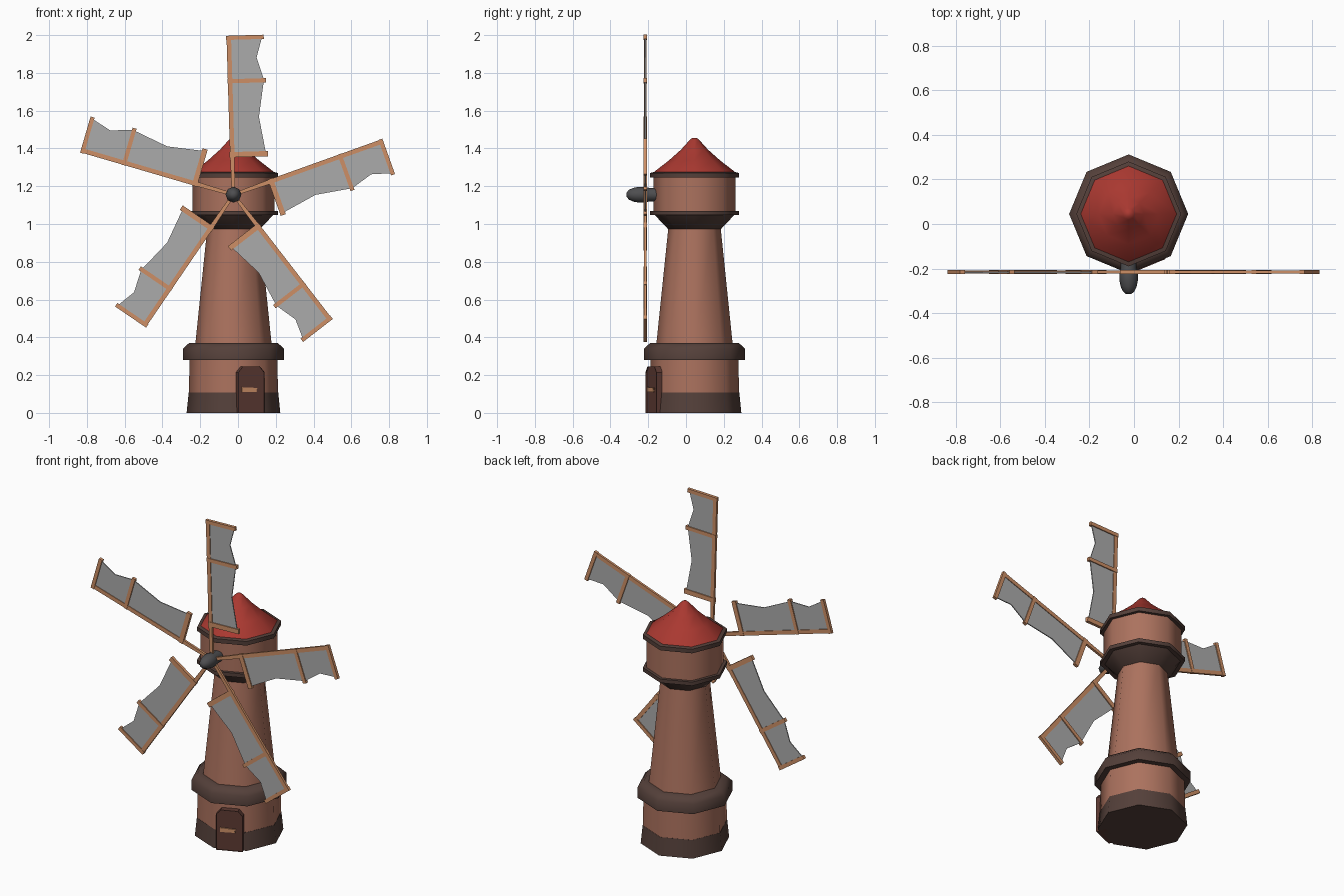
import bpy, bmesh, math
from mathutils import Matrix, Vector

if "Cube" in bpy.data.objects:
    bpy.data.objects.remove(bpy.data.objects["Cube"])

CX, CY = -0.024, 0.045          # tower axis
HUB = Vector((CX, -0.216, 1.155))


def mat(name, rgb):
    m = bpy.data.materials.new(name)
    m.diffuse_color = (*rgb, 1)
    m.use_nodes = True
    m.node_tree.nodes["Principled BSDF"].inputs["Base Color"].default_value = m.diffuse_color
    return m


BRICK = mat("brick", (0.41, 0.168, 0.112))
DARK = mat("dark_brown", (0.089, 0.051, 0.042))
RED = mat("roof_red", (0.40, 0.04, 0.03))
WOOD = mat("light_wood", (0.61, 0.275, 0.133))
CLOTH = mat("grey_cloth", (0.41, 0.41, 0.41))
IRON = mat("iron_grey", (0.076, 0.076, 0.08))
DOOR = mat("door_brown", (0.107, 0.042, 0.032))


def finish(name, bm, material, matrix=None, smooth=None):
    if matrix is not None:
        bm.transform(matrix)
    bmesh.ops.recalc_face_normals(bm, faces=bm.faces)
    me = bpy.data.meshes.new(name)
    bm.to_mesh(me)
    bm.free()
    me.materials.append(material)
    ob = bpy.data.objects.new(name, me)
    bpy.context.collection.objects.link(ob)
    if smooth:
        bpy.ops.object.select_all(action='DESELECT')
        ob.select_set(True)
        bpy.context.view_layer.objects.active = ob
        bpy.ops.object.shade_smooth_by_angle(angle=math.radians(smooth))
    return ob


def lathe(name, profile, material, matrix, sides=8):
    """Turn (radius, height) points round z, with both ends capped."""
    bm = bmesh.new()
    rings = [[bm.verts.new((r * math.cos(2 * math.pi * i / sides),
                            r * math.sin(2 * math.pi * i / sides), z))
              for i in range(sides)] for r, z in profile]
    for a, b in zip(rings, rings[1:]):
        for i in range(sides):
            j = (i + 1) % sides
            bm.faces.new((a[i], a[j], b[j], b[i]))
    bm.faces.new(rings[0])
    bm.faces.new(rings[-1])
    return finish(name, bm, material, matrix, 46)


def add_prism(bm, pts, w0, w1):
    """Extrude a 2D outline (x, z) from y = w0 to y = w1."""
    a = [bm.verts.new((x, w0, z)) for x, z in pts]
    b = [bm.verts.new((x, w1, z)) for x, z in pts]
    n = len(pts)
    for i in range(n):
        j = (i + 1) % n
        bm.faces.new((a[i], a[j], b[j], b[i]))
    bm.faces.new(a)
    bm.faces.new(b)


def prisms(name, outlines, w0, w1, material, matrix):
    bm = bmesh.new()
    for pts in outlines:
        add_prism(bm, pts, w0, w1)
    return finish(name, bm, material, matrix)


def rect(x0, x1, z0, z1):
    return [(x0, z0), (x1, z0), (x1, z1), (x0, z1)]


# Eight-sided tower, bottom to top
AXIS = Matrix.Translation((CX, CY, 0))
for name, profile, m in (
    ("plinth", [(0.248, 0), (0.237, 0.108)], DARK),
    ("lower_wall", [(0.236, 0.108), (0.232, 0.29)], BRICK),
    ("lower_ledge", [(0.225, 0.28), (0.267, 0.28), (0.267, 0.34), (0.235, 0.37), (0.19, 0.37)], DARK),
    ("tower_wall", [(0.204, 0.345), (0.138, 0.985)], BRICK),
    ("upper_ledge", [(0.132, 0.972), (0.142, 0.975), (0.21, 1.047), (0.235, 1.047), (0.235, 1.07), (0.2, 1.07)], DARK),
    ("cap_wall", [(0.216, 1.065), (0.216, 1.25)], BRICK),
    ("roof_rim", [(0.21, 1.245), (0.235, 1.245), (0.235, 1.27), (0.215, 1.275)], DARK),
    ("roof", [(0.221, 1.266), (0.215, 1.275), (0.135, 1.337), (0.07, 1.395), (0.026, 1.444), (0.012, 1.456)], RED),
):
    lathe(name, profile, m, AXIS)

# Hub pointing forward
to_front = Matrix.Translation((CX, 0, HUB.z)) @ Matrix.Rotation(math.pi / 2, 4, 'X')
lathe("hub", [(0.036, 0.13), (0.036, 0.195), (0.042, 0.225), (0.042, 0.25), (0.036, 0.28), (0.026, 0.302), (0.012, 0.314)],
      IRON, to_front)

# Five sails: x runs clockwise from the spar, z runs outwards
for k in range(5):
    turn = Matrix.Translation(HUB) @ Matrix.Rotation(math.radians(72 * k - 1.7), 4, 'Y')
    spar = [(-0.008, 0), (0.008, 0), (0.012, 0.21), (0.012, 0.835), (-0.012, 0.835), (-0.012, 0.21)]
    prisms(f"sail_spar_{k + 1}", [spar], -0.007, 0.007, WOOD, turn)
    bars = [rect(-0.014, 0.19, 0.198, 0.226), rect(-0.013, 0.191, 0.59, 0.612),
            rect(-0.014, 0.185, 0.82, 0.842)]
    prisms(f"sail_bars_{k + 1}", bars, -0.009, 0.009, WOOD, turn)
    cloth = [(0.006, 0.21), (0.178, 0.21), (0.176, 0.23), (0.147, 0.408), (0.177, 0.59),
             (0.177, 0.612), (0.144, 0.723), (0.173, 0.82), (0.173, 0.83), (0.006, 0.83)]
    prisms(f"sail_cloth_{k + 1}", [cloth], -0.003, 0.003, CLOTH, turn)

# Door on the front-right face of the plinth
face = AXIS @ Matrix.Rotation(math.radians(22.5), 4, 'Z')


def arch(w, h):
    return [(-w, 0), (w, 0), (w, h - 0.03), (w - 0.026, h), (-w + 0.026, h), (-w, h - 0.03)]


bm = bmesh.new()
add_prism(bm, arch(0.075, 0.245), -0.25, -0.19)
front = min(bm.faces, key=lambda f: f.calc_center_median().y)
bmesh.ops.inset_individual(bm, faces=[front], thickness=0.012)
bmesh.ops.translate(bm, verts=front.verts, vec=(0, 0.008, 0))
finish("door", bm, DOOR, face)
prisms("door_plank", [[(-0.053, 0.11), (0.034, 0.112), (0.028, 0.122), (0.036, 0.132), (-0.053, 0.136)]],
       -0.249, -0.24, WOOD, face)
